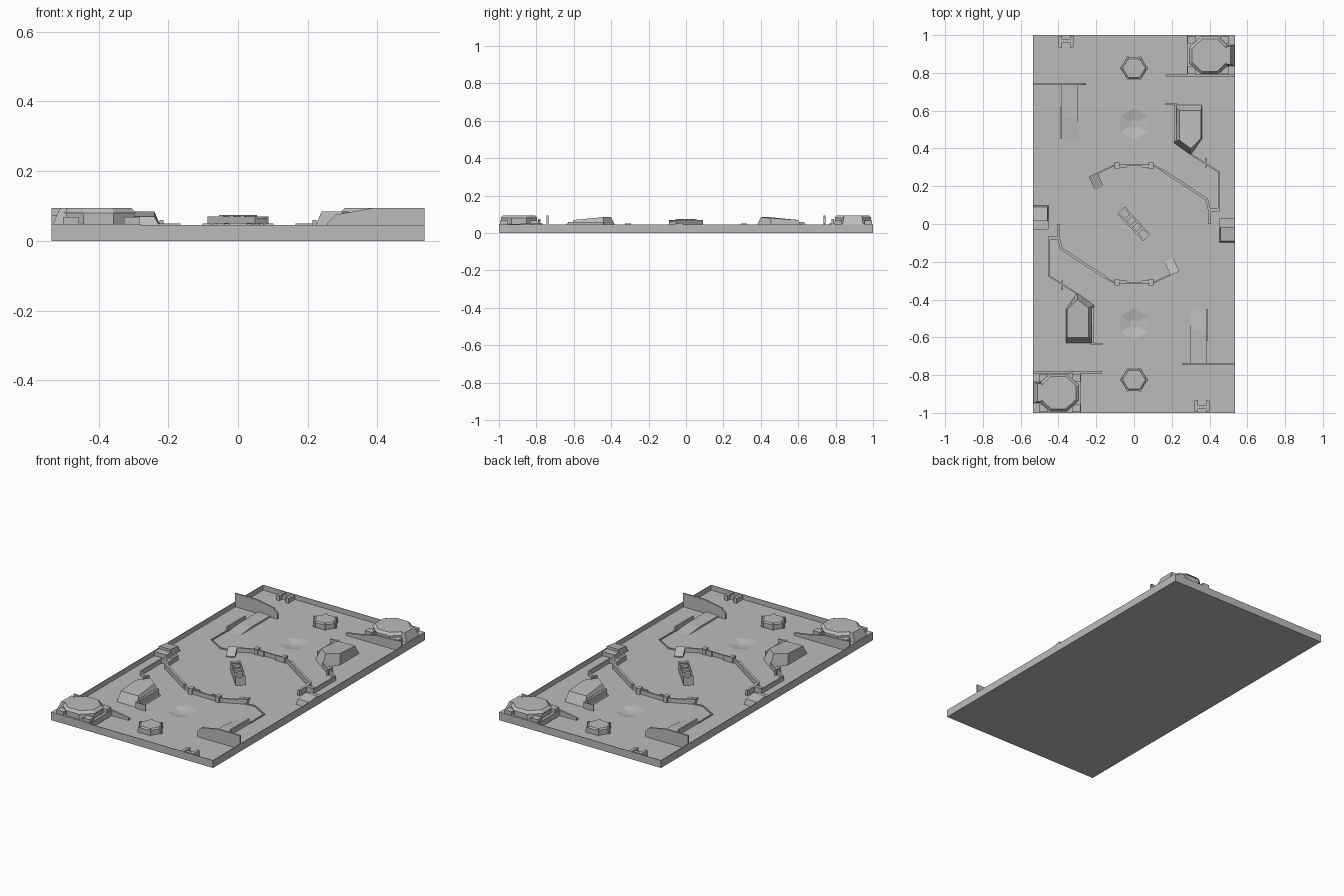
import bpy, bmesh, math
from mathutils import Vector, Matrix

cube = bpy.data.objects.get("Cube")
if cube:
    bpy.data.objects.remove(cube)

grey = bpy.data.materials.new("stone_grey")
grey.use_nodes = True
grey.diffuse_color = (0.5, 0.5, 0.5, 1)
grey.node_tree.nodes["Principled BSDF"].inputs["Base Color"].default_value = (0.5, 0.5, 0.5, 1)

FLOOR, RIM = 0.015, 0.045
HX, HY = 0.535, 1.0


def finish(name, bm, pair=True):
    """Make an object, plus its copy turned half way round the centre."""
    bmesh.ops.recalc_face_normals(bm, faces=bm.faces)
    mesh = bpy.data.meshes.new(name)
    bm.to_mesh(mesh)
    bm.free()
    mesh.materials.append(grey)
    obj = bpy.data.objects.new(name, mesh)
    bpy.context.collection.objects.link(obj)
    if pair:
        twin = bpy.data.objects.new(name + "_opposite", mesh)
        twin.rotation_euler.z = math.pi
        bpy.context.collection.objects.link(twin)
    return obj


def loft(bm, low, high):
    """Close a solid between two matching rings of points."""
    a = [bm.verts.new(p) for p in low]
    b = [bm.verts.new(p) for p in high]
    n = len(a)
    bm.faces.new(a[::-1])
    bm.faces.new(b)
    for i in range(n):
        j = (i + 1) % n
        bm.faces.new((a[i], a[j], b[j], b[i]))


def box(bm, x0, x1, y0, y1, z0, z1):
    ring = [(x0, y0), (x1, y0), (x1, y1), (x0, y1)]
    loft(bm, [(x, y, z0) for x, y in ring], [(x, y, z1) for x, y in ring])


def ngon(n, rx, ry, z, cx=0, cy=0, turn=0.0):
    return [(cx + rx * math.cos(turn + math.tau * i / n),
             cy + ry * math.sin(turn + math.tau * i / n), z) for i in range(n)]


def wall(name, path, top, thick=0.008):
    """Upright wall along a ground path, with mitred joints."""
    bm = bmesh.new()
    pts = [Vector(p) for p in path]
    left, right = [], []
    for i, p in enumerate(pts):
        d0 = (p - pts[i - 1]).normalized() if i else None
        d1 = (pts[i + 1] - p).normalized() if i < len(pts) - 1 else None
        d = ((d0 or d1) + (d1 or d0)).normalized()
        ref = d0 or d1
        side = Vector((-d.y, d.x)) * thick / 2 / max(d.dot(ref), 0.5)
        left.append(p + side)
        right.append(p - side)
    ring = left + right[::-1]
    loft(bm, [(*p, FLOOR - 0.003) for p in ring], [(*p, top) for p in ring])
    return finish(name, bm)


def fence(name, profile, y, thick):
    """Straight wall across x with a shaped top edge."""
    bm = bmesh.new()
    base = FLOOR - 0.003
    ring = [(profile[0][0], base)] + profile + [(profile[-1][0], base)]
    loft(bm, [(x, y - thick / 2, z) for x, z in ring], [(x, y + thick / 2, z) for x, z in ring])
    finish(name, bm)


# Base tray with a thin rim and two shallow hexagonal pits
bm = bmesh.new()
box(bm, -HX, HX, -HY, HY, 0, RIM)
tray = finish("base_tray", bm, pair=False)

bm = bmesh.new()
t = 0.003
box(bm, t - HX, HX - t, t - HY, HY - t, FLOOR, 0.2)
cutters = [finish("tray_cutter", bm, pair=False)]
for cy in (-0.53, 0.53):
    bm = bmesh.new()
    loft(bm, ngon(6, 0.025, 0.025, 0.004, cy=cy, turn=math.pi / 6),
         ngon(6, 0.09, 0.09, 0.0165, cy=cy, turn=math.pi / 6))
    cutters.append(finish("pit_cutter", bm, pair=False))
for c in cutters:
    c.hide_render = True
    c.hide_set(True)
    mod = tray.modifiers.new("cut", 'BOOLEAN')
    mod.operation = 'DIFFERENCE'
    mod.solver = 'EXACT'
    mod.object = c
# Bake the cuts and drop the cutters
bpy.context.view_layer.update()
baked = bpy.data.meshes.new_from_object(tray.evaluated_get(bpy.context.evaluated_depsgraph_get()))
tray.modifiers.clear()
tray.data = baked
for c in cutters:
    bpy.data.objects.remove(c)

# Corner platform with ramped edge
bm = bmesh.new()
box(bm, -HX, -0.28, -HY, -0.79, FLOOR - 0.003, 0.048)
finish("corner_platform", bm)

# Corner bunker: octagonal body, roof cap, sloped rear block and corner feet
bm = bmesh.new()
eighth = math.pi / 8
bx, by = -0.4, -0.893
loft(bm, ngon(8, 0.112, 0.104, 0.048, bx, by, eighth), ngon(8, 0.112, 0.104, 0.08, bx, by, eighth))
loft(bm, ngon(8, 0.118, 0.108, 0.08, bx, by, eighth), ngon(8, 0.1, 0.094, 0.095, bx, by, eighth))
loft(bm, [(-HX, -0.95, 0.04), (-0.49, -0.95, 0.04), (-0.49, -0.835, 0.04), (-HX, -0.835, 0.04)],
     [(-0.51, -0.94, 0.095), (-0.49, -0.94, 0.095), (-0.49, -0.845, 0.095), (-0.51, -0.845, 0.095)])
for x in (-0.48, -0.305):
    for y in (-0.975, -0.815):
        box(bm, x - 0.022, x + 0.022, y - 0.02, y + 0.02, 0.045, 0.068)
finish("corner_bunker", bm)

# Long cross walls
fence("bunker_wall", [(-HX, 0.075), (-0.365, 0.066), (-0.27, 0.045), (-0.17, 0.03)], -0.785, 0.012)
fence("tall_wall", [(0.255, 0.05), (0.28, 0.075), (0.39, 0.095), (HX, 0.095)], -0.74, 0.01)

# Sloped shelter block with a pointed end
bm = bmesh.new()
low = [(-0.36, -0.63), (-0.21, -0.63), (-0.21, -0.43), (-0.3, -0.365), (-0.36, -0.45)]
high = [(-0.355, -0.6, 0.07), (-0.24, -0.6, 0.07), (-0.24, -0.445, 0.085),
        (-0.3, -0.4, 0.085), (-0.355, -0.455, 0.08)]
loft(bm, [(x, y, FLOOR - 0.002) for x, y in low], high)
finish("shelter_block", bm)
wall("shelter_wing", [(-0.23, -0.635), (-0.165, -0.635)], 0.05)
wall("shelter_side", [(-0.219, -0.63), (-0.219, -0.44)], 0.06, 0.012)

# Arena boundary walls
wall("arena_thick_wall", [(-0.15, -0.285), (-0.385, -0.13), (-0.4, -0.07), (-0.4, 0)], 0.045, 0.014)
wall("arena_end_wall", [(-0.15, -0.285), (-0.1, -0.312), (0.1, -0.312), (0.16, -0.285), (0.21, -0.258)], 0.04)
wall("arena_curve_wall", [(0.21, -0.258), (0.29, -0.25), (0.39, -0.31), (0.39, -0.45)], 0.022, 0.006)
wall("lane_wall", [(0.386, -0.45), (0.386, -0.62)], 0.045)
wall("outer_lane_wall", [(-0.3, -0.37), (-0.45, -0.275), (-0.45, -0.07), (-0.4, -0.07)], 0.04)
wall("lane_spur", [(-0.38, -0.35), (-0.38, -0.3)], 0.045)

# Gate brackets at the ends of the arena
bm = bmesh.new()
for x in (-0.09, 0.09):
    s = 1 if x > 0 else -1
    box(bm, x - 0.012, x + 0.012, -0.325, -0.295, FLOOR - 0.002, 0.05)
    box(bm, min(x, x - s * 0.05), max(x, x - s * 0.05), -0.307, -0.299, FLOOR - 0.002, 0.045)
finish("gate_brackets", bm)

# Tilted step beside the arena wall
bm = bmesh.new()
low = [(-0.025, -0.04), (0.025, -0.04), (0.025, 0.04), (-0.025, 0.04)]
turn = Matrix.Translation((0.2, -0.225, 0)) @ Matrix.Rotation(math.radians(25), 4, 'Z')
loft(bm, [turn @ Vector((x, y, FLOOR - 0.002)) for x, y in low],
     [turn @ Vector((x, y, 0.033 - 0.3 * y)) for x, y in low])
finish("tilted_step", bm)

# Low lane ramp
bm = bmesh.new()
ring = [(-0.74, 0.012), (-0.74, 0.025), (-0.56, 0.025), (-0.45, FLOOR), (-0.45, 0.012)]
loft(bm, [(0.3, y, z) for y, z in ring], [(0.384, y, z) for y, z in ring])
finish("lane_ramp", bm)

# Side booth against the rim, half flat and half sloped
bm = bmesh.new()
box(bm, 0.452, HX, -0.02, 0.03, FLOOR - 0.002, 0.04)
loft(bm, [(0.452, -0.1, 0.012), (HX, -0.1, 0.012), (HX, -0.015, 0.012), (0.452, -0.015, 0.012)],
     [(0.458, -0.09, 0.045), (HX, -0.09, 0.045), (HX, -0.015, 0.055), (0.458, -0.015, 0.055)])
box(bm, 0.395, 0.45, 0.065, 0.085, FLOOR - 0.002, 0.045)
finish("side_booth", bm)

# Hexagonal pads with a bevelled rim and corner studs
bm = bmesh.new()
cy = -0.825
loft(bm, ngon(6, 0.07, 0.066, 0.012, cy=cy), ngon(6, 0.07, 0.066, 0.045, cy=cy))
loft(bm, ngon(6, 0.07, 0.066, 0.045, cy=cy), ngon(6, 0.06, 0.057, 0.052, cy=cy))
for x, y, z in ngon(6, 0.066, 0.062, 0, cy=cy):
    box(bm, x - 0.007, x + 0.007, y - 0.007, y + 0.007, 0.012, 0.05)
finish("hex_pad", bm)

# Small clip near the short edge
bm = bmesh.new()
for x in (0.33, 0.39):
    box(bm, x - 0.009, x + 0.009, -0.995, -0.935, FLOOR - 0.002, 0.045)
box(bm, 0.33, 0.39, -0.98, -0.96, FLOOR - 0.002, 0.038)
finish("edge_clip", bm)

# Central barricade: long rails, cross fins and end caps
bm = bmesh.new()
box(bm, -0.1, 0.1, -0.018, 0.018, FLOOR - 0.002, 0.06)
for y in (-0.022, 0.022):
    box(bm, -0.1, 0.1, y - 0.005, y + 0.005, FLOOR - 0.002, 0.07)
for i in range(5):
    x = -0.09 + i * 0.045
    box(bm, x - 0.008, x + 0.008, -0.025, 0.025, 0.03, 0.075 if 0 < i < 4 else 0.065)
bmesh.ops.rotate(bm, verts=bm.verts, matrix=Matrix.Rotation(math.radians(-47), 3, 'Z'))
finish("central_barricade", bm, pair=False)
